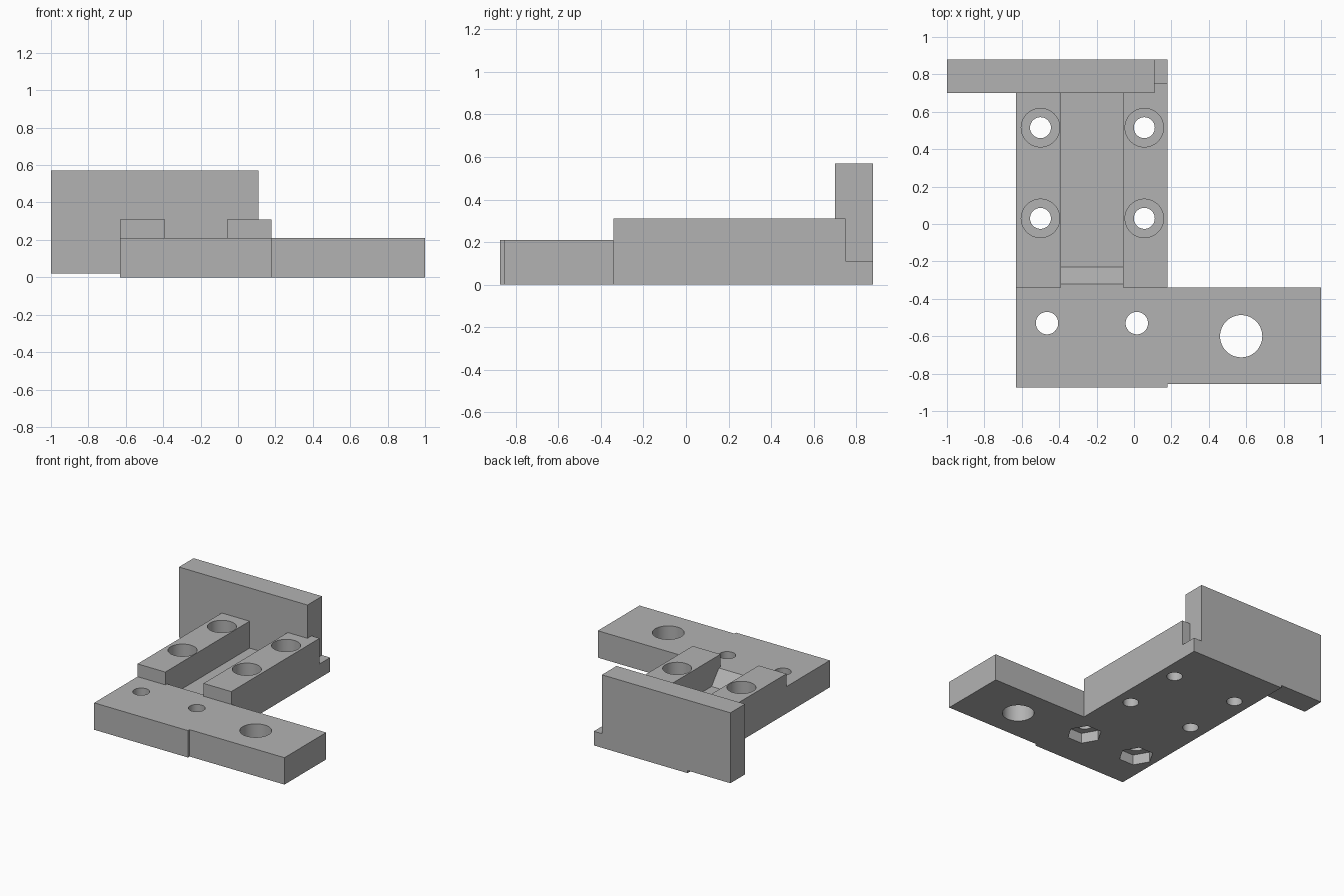
import bpy, bmesh, math
from mathutils import Vector

if "Cube" in bpy.data.objects:
    bpy.data.objects.remove(bpy.data.objects["Cube"], do_unlink=True)

grey = bpy.data.materials.new("plain_grey")
grey.use_nodes = True
colour = (0.45, 0.45, 0.45, 1)
grey.diffuse_color = colour
grey.node_tree.nodes["Principled BSDF"].inputs["Base Color"].default_value = colour


def prism(name, points, offset):
    """Extrude a flat closed outline by an offset vector."""
    bm = bmesh.new()
    face = bm.faces.new([bm.verts.new(p) for p in points])
    grown = bmesh.ops.extrude_face_region(bm, geom=[face])
    verts = [g for g in grown["geom"] if isinstance(g, bmesh.types.BMVert)]
    bmesh.ops.translate(bm, verts=verts, vec=Vector(offset))
    bmesh.ops.recalc_face_normals(bm, faces=bm.faces)
    mesh = bpy.data.meshes.new(name)
    bm.to_mesh(mesh)
    bm.free()
    obj = bpy.data.objects.new(name, mesh)
    bpy.context.collection.objects.link(obj)
    mesh.materials.append(grey)
    return obj


def side_prism(name, profile, x0, x1):
    return prism(name, [(x0, y, z) for y, z in profile], (x1 - x0, 0, 0))


def box(name, x0, x1, y0, y1, z0, z1):
    return side_prism(name, [(y0, z0), (y1, z0), (y1, z1), (y0, z1)], x0, x1)


def drill(name, x, y, radius, z0, z1, sides=48):
    ring = [2 * math.pi * i / sides for i in range(sides)]
    return prism(name, [(x + radius * math.cos(a), y + radius * math.sin(a), z0) for a in ring],
                 (0, 0, z1 - z0))


def combine(target, other, operation):
    mod = target.modifiers.new(other.name, 'BOOLEAN')
    mod.operation = operation
    mod.solver = 'EXACT'
    mod.object = other
    bpy.context.view_layer.objects.active = target
    bpy.ops.object.modifier_apply(modifier=mod.name)
    bpy.data.objects.remove(other, do_unlink=True)


# Stepped body: low front pad, raised rails, low rear ledge
body = side_prism("mounting_bracket", [(-0.875, 0), (0.88, 0), (0.88, 0.11), (0.75, 0.11),
                                       (0.75, 0.31), (-0.34, 0.31), (-0.34, 0.21),
                                       (-0.875, 0.21)], -0.63, 0.18)

# Channel between the rails, with a ramp at its front end
channel = side_prism("channel_cutter", [(-0.32, 0.21), (-0.23, 0.10), (0.72, 0.10), (0.72, 0.4),
                                        (-0.4, 0.4), (-0.4, 0.21)], -0.39, -0.06)
combine(body, channel, 'DIFFERENCE')

# Side arm and upright back plate
combine(body, box("side_arm", 0.1, 1.0, -0.855, -0.34, 0, 0.21), 'UNION')
combine(body, box("back_plate", -1.0, 0.11, 0.70, 0.88, 0.02, 0.57), 'UNION')

# Counterbored rail holes
for x in (-0.5, 0.055):
    for y in (0.03, 0.515):
        combine(body, drill("rail_hole", x, y, 0.056, -0.1, 0.5), 'DIFFERENCE')
        combine(body, drill("counterbore", x, y, 0.103, 0.11, 0.5), 'DIFFERENCE')

# Front bolt holes with hexagonal nut pockets underneath
for x in (-0.465, 0.015):
    combine(body, drill("bolt_hole", x, -0.53, 0.06, -0.1, 0.5), 'DIFFERENCE')
    combine(body, drill("nut_pocket", x, -0.53, 0.125, -0.1, 0.08, 6), 'DIFFERENCE')

# Large hole in the arm
combine(body, drill("arm_hole", 0.573, -0.6, 0.113, -0.1, 0.5), 'DIFFERENCE')

# Smooth hole walls, sharp edges elsewhere
body.data.materials.clear()
body.data.materials.append(grey)
bpy.ops.object.select_all(action='DESELECT')
body.select_set(True)
bpy.context.view_layer.objects.active = body
bpy.ops.object.shade_smooth_by_angle(angle=math.radians(30))
